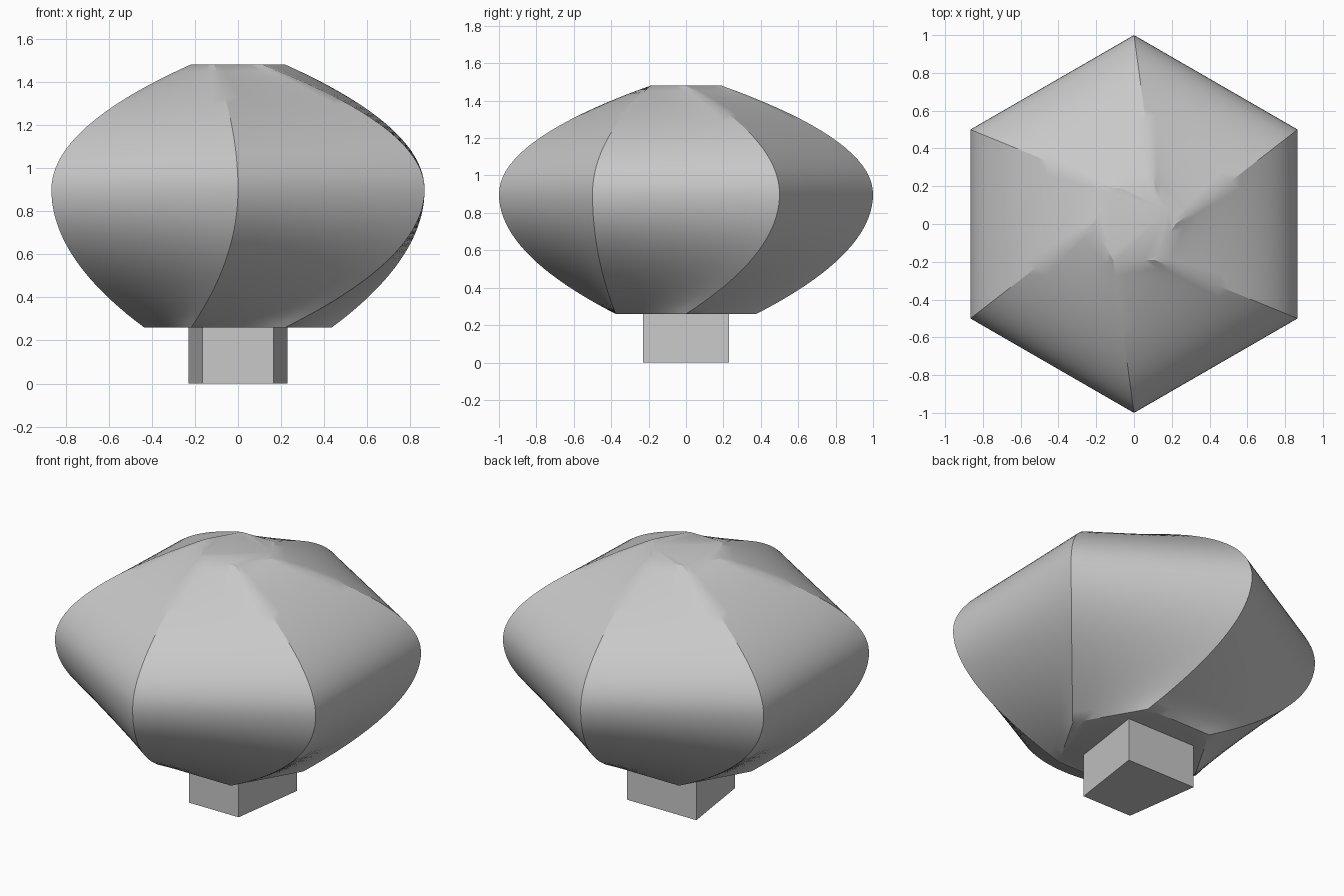
import bpy, bmesh
from math import cos, sin, radians

cube = bpy.data.objects.get("Cube")
if cube:
    bpy.data.objects.remove(cube, do_unlink=True)

grey = bpy.data.materials.new("plain grey")
grey.use_nodes = True
colour = (0.58, 0.58, 0.58, 1)
grey.diffuse_color = colour
grey.node_tree.nodes["Principled BSDF"].inputs["Base Color"].default_value = colour


def loft(name, rings):
    """Skin a stack of point rings and cap both ends."""
    bm = bmesh.new()
    loops = [[bm.verts.new(p) for p in ring] for ring in rings]
    n = len(loops[0])
    for low, high in zip(loops, loops[1:]):
        for i in range(n):
            j = (i + 1) % n
            bm.faces.new((low[i], low[j], high[j], high[i]))
    bm.faces.new(loops[0][::-1])
    bm.faces.new(loops[-1])
    bmesh.ops.recalc_face_normals(bm, faces=bm.faces)
    mesh = bpy.data.meshes.new(name)
    bm.to_mesh(mesh)
    bm.free()
    mesh.materials.append(grey)
    obj = bpy.data.objects.new(name, mesh)
    bpy.context.collection.objects.link(obj)
    return obj


def hexagon(radius, turn):
    return [(radius * cos(radians(a + turn)), radius * sin(radians(a + turn)))
            for a in range(0, 360, 60)]


# Body: hexagonal sections whose corners sweep along parabolas
# from a turned base, through the wide waist, to a small turned top
Z_LOW, Z_MID, Z_HIGH = 0.26, 0.9, 1.48
base, waist, top = hexagon(0.435, 0), hexagon(1.0, 30), hexagon(0.22, 0)
STEPS, SPLIT = 40, 8


def section(z):
    end, reach = (base, Z_MID - Z_LOW) if z < Z_MID else (top, Z_HIGH - Z_MID)
    t = ((z - Z_MID) / reach) ** 2
    corners = [(w[0] + (e[0] - w[0]) * t, w[1] + (e[1] - w[1]) * t)
               for w, e in zip(waist, end)]
    ring = []
    for i, a in enumerate(corners):
        b = corners[(i + 1) % 6]
        for k in range(SPLIT):
            f = k / SPLIT
            ring.append((a[0] + (b[0] - a[0]) * f, a[1] + (b[1] - a[1]) * f, z))
    return ring


body = loft("twisted_body",
            [section(Z_LOW + (Z_HIGH - Z_LOW) * s / STEPS) for s in range(STEPS + 1)])
bpy.ops.object.select_all(action='DESELECT')
body.select_set(True)
bpy.context.view_layer.objects.active = body
bpy.ops.object.shade_smooth_by_angle(angle=radians(30))

# Foot: block that narrows towards the front
FRONT, BACK = 0.165, 0.23
outline = [(-FRONT, -BACK), (FRONT, -BACK), (BACK, BACK), (-BACK, BACK)]
loft("foot_block", [[(x, y, z) for x, y in outline] for z in (0, Z_LOW)])
